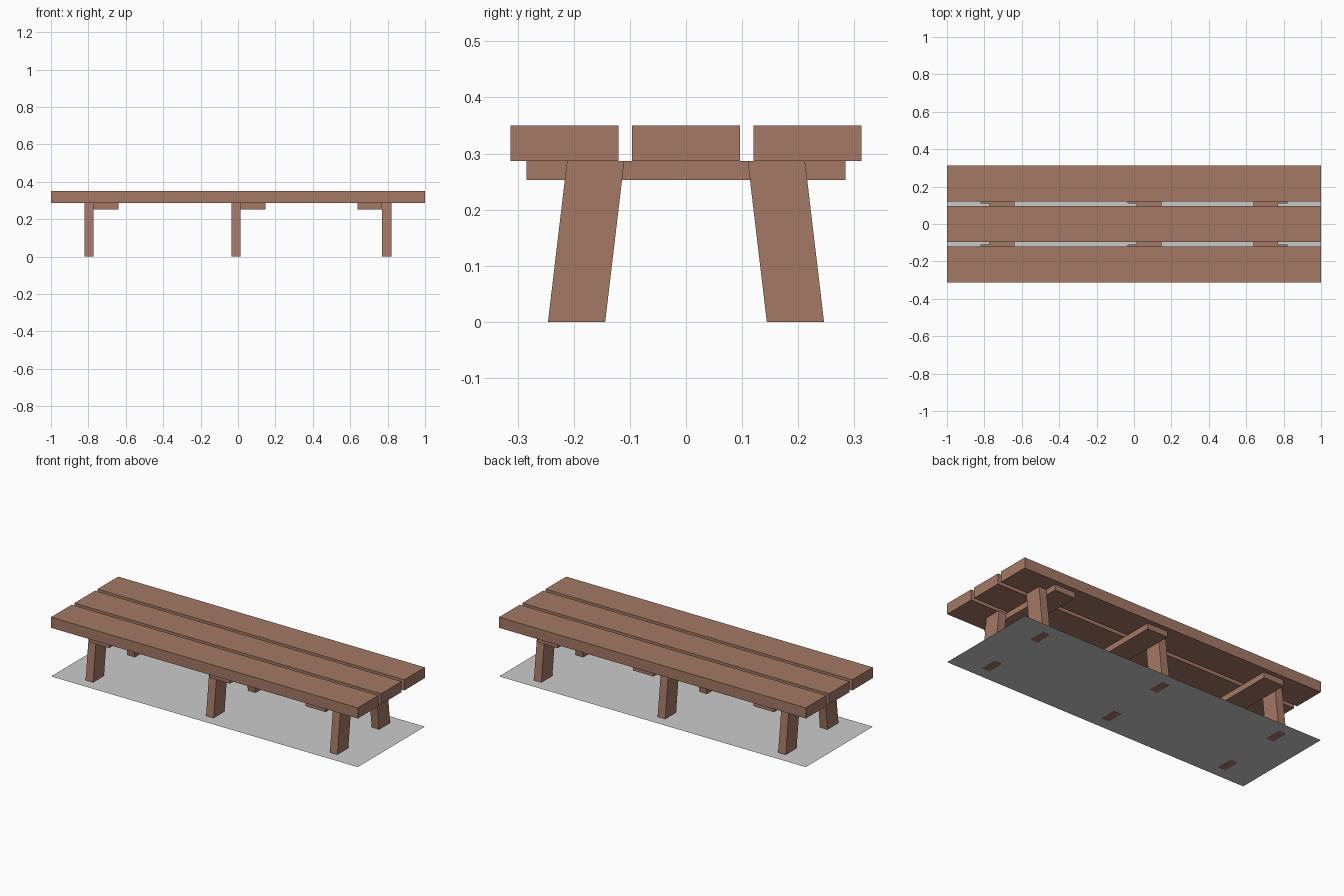
import bpy

if "Cube" in bpy.data.objects:
    bpy.data.objects.remove(bpy.data.objects["Cube"])


def material(name, colour):
    m = bpy.data.materials.new(name)
    m.diffuse_color = (*colour, 1)
    m.use_nodes = True
    m.node_tree.nodes["Principled BSDF"].inputs["Base Color"].default_value = m.diffuse_color
    return m


wood = material("brown wood", (0.37, 0.19, 0.13))
grey = material("light grey", (0.60, 0.60, 0.60))


def add_mesh(name, verts, faces, mat):
    me = bpy.data.meshes.new(name)
    me.from_pydata(verts, [], faces)
    me.materials.append(mat)
    ob = bpy.data.objects.new(name, me)
    bpy.context.collection.objects.link(ob)
    return ob


def prism(name, x0, x1, profile, mat):
    """Extrude a counter-clockwise (y, z) profile along x."""
    n = len(profile)
    verts = [(x, y, z) for x in (x0, x1) for y, z in profile]
    faces = [tuple(reversed(range(n))), tuple(range(n, 2 * n))]
    faces += [(i, (i + 1) % n, n + (i + 1) % n, n + i) for i in range(n)]
    return add_mesh(name, verts, faces, mat)


def box(name, x0, x1, y0, y1, z0, z1, mat):
    return prism(name, x0, x1, [(y0, z0), (y1, z0), (y1, z1), (y0, z1)], mat)


TOP, UNDER = 0.35, 0.287

# three seat planks
for label, y in (("front", -0.2165), ("middle", 0), ("back", 0.2165)):
    box(label + "_plank", -1, 1, y - 0.096, y + 0.096, UNDER, TOP, wood)

# splayed leg pairs, each with a flat cross brace beside it
stations = (
    ("left", (-0.822, -0.773), (-0.773, -0.64)),
    ("middle", (-0.036, 0.013), (0.013, 0.146)),
    ("right", (0.771, 0.82), (0.638, 0.771)),
)
for label, leg, brace in stations:
    box(label + "_cross_brace", *brace, -0.284, 0.284, 0.253, UNDER, wood)
    profile = [(0.144, 0), (0.246, 0), (0.212, UNDER), (0.11, UNDER)]
    prism(label + "_back_leg", *leg, profile, wood)
    mirrored = [(-y, z) for y, z in reversed(profile)]
    prism(label + "_front_leg", *leg, mirrored, wood)

# thin grey sheet under the bench, just above the leg bottoms
add_mesh("base_sheet",
         [(-1, -0.3125, 0.0005), (1, -0.3125, 0.0005),
          (1, 0.3125, 0.0005), (-1, 0.3125, 0.0005)],
         [(0, 1, 2, 3)], grey)
